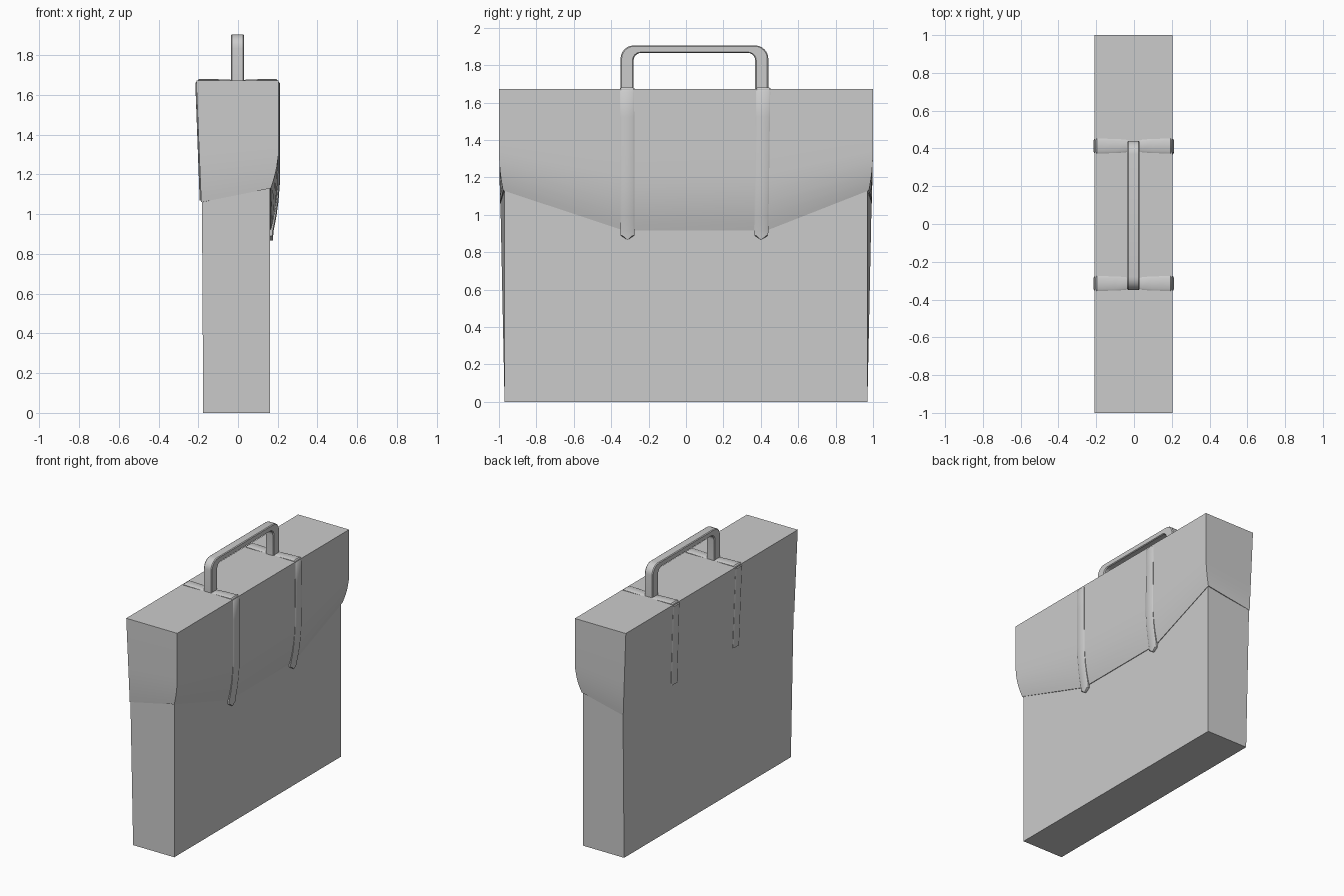
import bpy, bmesh, math
from mathutils import Vector

if "Cube" in bpy.data.objects:
    bpy.data.objects.remove(bpy.data.objects["Cube"])

grey = bpy.data.materials.new("plain grey")
grey.diffuse_color = (0.6, 0.6, 0.6, 1)
grey.use_nodes = True
grey.node_tree.nodes["Principled BSDF"].inputs["Base Color"].default_value = grey.diffuse_color


def loft(name, rings):
    """Skin a list of equal-length point rings and cap both ends."""
    bm = bmesh.new()
    vs = [[bm.verts.new(p) for p in r] for r in rings]
    n = len(rings[0])
    for a, b in zip(vs, vs[1:]):
        for i in range(n):
            j = (i + 1) % n
            bm.faces.new((a[i], a[j], b[j], b[i]))
    bm.faces.new(vs[0])
    bm.faces.new(vs[-1])
    bmesh.ops.recalc_face_normals(bm, faces=bm.faces)
    me = bpy.data.meshes.new(name)
    bm.to_mesh(me)
    bm.free()
    me.materials.append(grey)
    ob = bpy.data.objects.new(name, me)
    bpy.context.collection.objects.link(ob)
    bpy.ops.object.select_all(action='DESELECT')
    ob.select_set(True)
    bpy.context.view_layer.objects.active = ob
    bpy.ops.object.shade_smooth_by_angle(angle=math.radians(35))
    return ob


# Case body, slightly wider at the back towards the top
def body_ring(z, xb, yb):
    return [(xb, -yb, z), (0.16, -0.97, z), (0.16, 0.97, z), (xb, yb, z)]


loft("case_body", [body_ring(0, -0.175, 0.97), body_ring(1.15, -0.182, 0.994)])


# Flap: lower edge dips to a flat centre at the front and curls inward
def curl(t):
    return max(0, (t - 0.6) / 0.4) ** 2


def flap_ring(t, inset=0.0):
    k = curl(t)
    xf, xb = 0.205 - 0.04 * k - inset, -0.21 + 0.025 * t + inset
    yf, yb = 1 - 0.022 * k - inset, 1 - 0.005 * t - inset

    def z(low):
        return 1.672 + (low - 1.672) * t
    return [(xb, -yb, z(1.06)), (xf, -yf, z(1.13)), (xf, -0.33, z(0.915)),
            (xf, 0.43, z(0.915)), (xf, yf, z(1.13)), (xb, yb, z(1.06))]


levels = [0, 0.3, 0.6, 0.7, 0.8, 0.88, 0.95, 1]
loft("flap", [flap_ring(t) for t in levels] + [flap_ring(1, 0.012)])


# Straps: gently domed strip along a path of (x, z, half width)
def strap(name, path, y0, y1):
    rings = []
    for i, (x, z, w) in enumerate(path):
        a = path[max(i - 1, 0)]
        b = path[min(i + 1, len(path) - 1)]
        d = Vector((b[0] - a[0], b[1] - a[1])).normalized()
        nx, nz = -d.y, d.x
        if nx * x + nz * (z - 0.9) < 0:
            nx, nz = -nx, -nz
        yc = y0 + (y1 - y0) * (1.68 - z) / 0.8
        rings.append([(x + nx * o, yc + w * s, z + nz * o) for s, o in
                      ((-1, -0.02), (-1, 0.002), (-0.75, 0.007),
                       (0.75, 0.007), (1, 0.002), (1, -0.02))])
    loft(name, rings)


front = [(0.205 - 0.033 * curl(t), 1.672 - 0.757 * t, 0.038)
         for t in (0.02, 0.2, 0.4, 0.6, 0.7, 0.8, 0.9, 1)]
front += [(0.17, 0.89, 0.037), (0.168, 0.868, 0.004)]
over = [(-0.186, 1.07, 0.036), (-0.208, 1.66, 0.038), (-0.195, 1.674, 0.039),
        (-0.1, 1.672, 0.038), (-0.045, 1.67, 0.034), (-0.025, 1.668, 0.031),
        (0.025, 1.668, 0.031), (0.045, 1.67, 0.034), (0.1, 1.672, 0.038),
        (0.192, 1.674, 0.039)]
for side, y0, y1 in (("left", -0.315, -0.313), ("right", 0.413, 0.402)):
    strap("strap_" + side, over + front, y0, y1)


# Handle: rounded arch with wide legs and a thin grip
def arch(y0, y1, top, r):
    pts = [(y0, 1.66)]
    for cy, a0 in ((y0 + r, 180), (y1 - r, 90)):
        for i in range(7):
            a = math.radians(a0 - 15 * i)
            pts.append((cy + r * math.cos(a), top - r + r * math.sin(a)))
    return pts + [(y1, 1.66)]


outer = arch(-0.35, 0.44, 1.905, 0.07)
inner = arch(-0.28, 0.37, 1.865, 0.04)
h, c = 0.033, 0.006
rings = []
for o, i in zip(outer, inner):
    o, i = Vector(o), Vector(i)
    e = (o - i).normalized() * c
    section = [(-h + c, o), (h - c, o), (h, o - e), (h, i + e),
               (h - c, i), (-h + c, i), (-h, i + e), (-h, o - e)]
    rings.append([(x - 0.003, p.x, p.y) for x, p in section])
loft("handle", rings)
